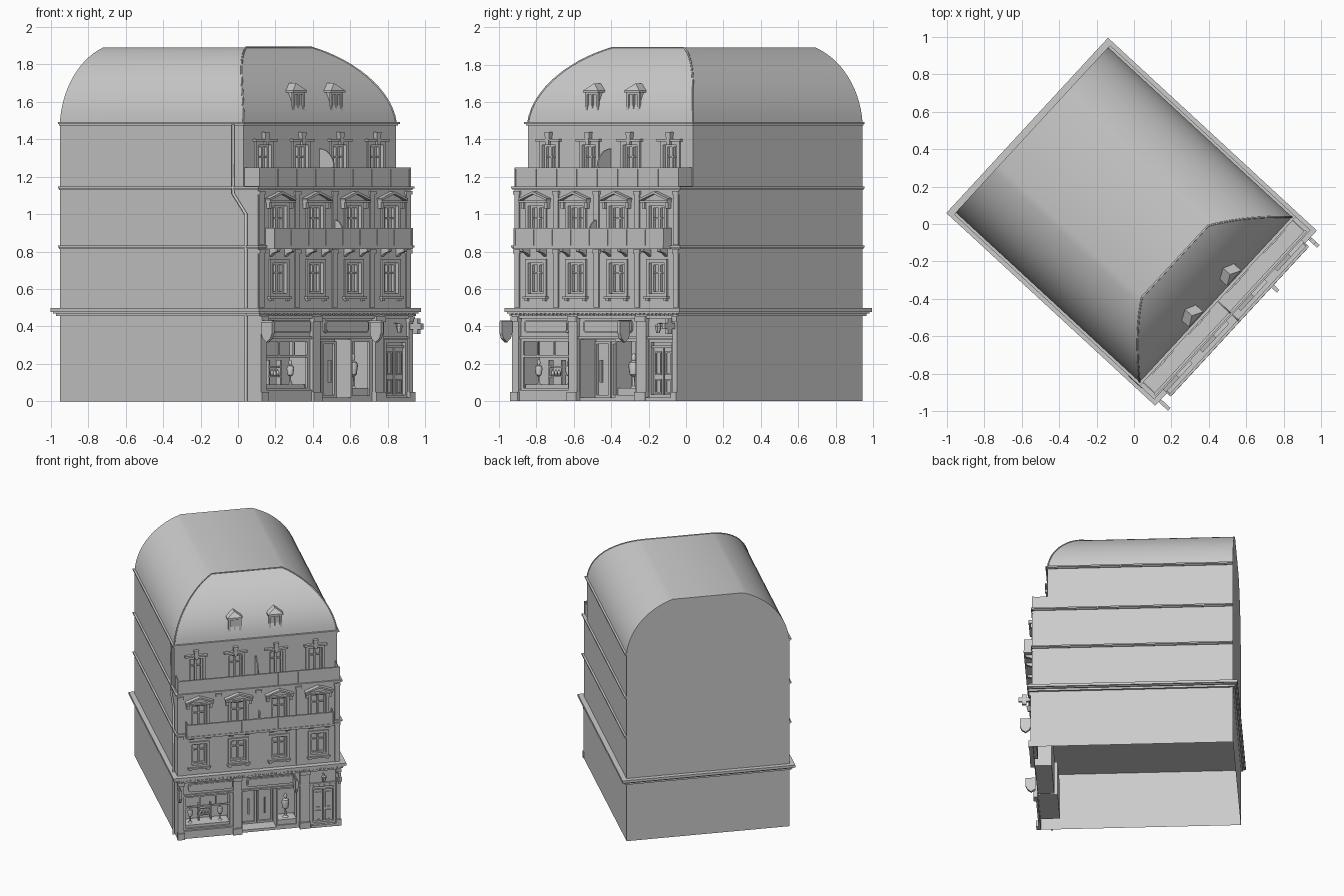
import bpy, bmesh, math
from mathutils import Matrix, Vector

if "Cube" in bpy.data.objects:
    bpy.data.objects.remove(bpy.data.objects["Cube"])

# Local frame: u along the street front, v into the building; everything turned by TURN
TURN = Matrix.Rotation(math.radians(47.3), 4, 'Z')
FRONT, SETBACK, BACK, HALF = -0.70, -0.595, 0.742, 0.60
WINDOWS = (-0.44, -0.15, 0.15, 0.44)


def box(bm, u0, u1, v0, v1, z0, z1):
    m = Matrix.Translation(((u0 + u1) / 2, (v0 + v1) / 2, (z0 + z1) / 2)) @ Matrix.Diagonal((u1 - u0, v1 - v0, z1 - z0, 1))
    bmesh.ops.create_cube(bm, size=1, matrix=m)


def prism(bm, pts, axis, a, b):
    place = {'u': lambda p, q, d: (d, p, q), 'v': lambda p, q, d: (p, d, q), 'z': lambda p, q, d: (p, q, d)}[axis]
    lo = [bm.verts.new(place(p, q, a)) for p, q in pts]
    hi = [bm.verts.new(place(p, q, b)) for p, q in pts]
    bm.faces.new(lo)
    bm.faces.new(hi[::-1])
    for i in range(len(pts)):
        j = (i + 1) % len(pts)
        bm.faces.new((lo[j], lo[i], hi[i], hi[j]))


def lathe(bm, u, v, z, profile, n=10):
    rings = [[bm.verts.new((u + r * math.cos(k * math.tau / n), v + r * math.sin(k * math.tau / n), z + h))
              for k in range(n)] for r, h in profile]
    for a, b in zip(rings, rings[1:]):
        for k in range(n):
            bm.faces.new((a[k], a[k - 1], b[k - 1], b[k]))
    bm.faces.new(rings[0])
    bm.faces.new(rings[-1])


def frame(bm, u0, u1, z0, z1, w, v0, v1):
    box(bm, u0, u0 + w, v0, v1, z0, z1)
    box(bm, u1 - w, u1, v0, v1, z0, z1)
    box(bm, u0 + w, u1 - w, v0, v1, z0, z0 + w)
    box(bm, u0 + w, u1 - w, v0, v1, z1 - w, z1)


def finish(name, bm, smooth=None):
    bmesh.ops.recalc_face_normals(bm, faces=bm.faces)
    me = bpy.data.meshes.new(name)
    bm.to_mesh(me)
    bm.free()
    ob = bpy.data.objects.new(name, me)
    ob.matrix_world = TURN
    bpy.context.collection.objects.link(ob)
    bpy.ops.object.select_all(action='DESELECT')
    bpy.context.view_layer.objects.active = ob
    ob.select_set(True)
    if smooth:
        bpy.ops.object.shade_smooth_by_angle(angle=math.radians(smooth))
    return ob


# Wall openings used as one cutter
bm = bmesh.new()
for u in WINDOWS:
    box(bm, u - .055, u + .055, FRONT - .05, FRONT + .03, .575, .74)
    box(bm, u - .055, u + .055, FRONT - .05, FRONT + .03, .84, 1.045)
    box(bm, u - .05, u + .05, SETBACK - .05, SETBACK + .03, 1.17, 1.37)
box(bm, -.55, -.20, FRONT - .05, -.56, .06, .33)
box(bm, -.12, .29, FRONT - .05, -.58, .02, .33)
box(bm, .385, .565, FRONT - .05, -.675, .02, .33)
cutter = finish("opening_cutter", bm)
cutter.hide_render = True

# Building body with set back top storey
bm = bmesh.new()
prism(bm, [(FRONT, 0), (BACK, 0), (BACK, 1.49), (SETBACK, 1.49), (SETBACK, 1.15), (FRONT, 1.15)], 'u', -HALF, HALF)
walls = finish("walls", bm)
mod = walls.modifiers.new("openings", 'BOOLEAN')
mod.operation, mod.solver, mod.object = 'DIFFERENCE', 'EXACT', cutter
bpy.ops.object.modifier_apply(modifier=mod.name)
bpy.data.objects.remove(cutter)
bm = bmesh.new()
bm.from_mesh(walls.data)
# The body is open underneath, and the roof covers the top
bmesh.ops.delete(bm, geom=[f for f in bm.faces if f.calc_center_median().z < .001
                           or f.calc_center_median().z > 1.489], context='FACES')
bm.to_mesh(walls.data)
bm.free()

# Curved mansard roof with a front hip and a flat gable at the back
bm = bmesh.new()
rings, hip = [], []
c0, c1 = math.radians(5), math.radians(70)
for i in range(15):
    a = c0 + (c1 - c0) * i / 14
    s = (math.cos(a) - math.cos(c1)) / (math.cos(c0) - math.cos(c1))
    t = (math.sin(a) - math.sin(c0)) / (math.sin(c1) - math.sin(c0))
    u, v, z = .26 + .34 * s, -.297 - .298 * (s - .3 * s * (1 - s)), 1.49 + .40 * t
    hip.append((u, v, z))
    rings.append([bm.verts.new(p) for p in ((-u, BACK, z), (-u, v, z), (u, v, z), (u, BACK, z))])
for a, b in zip(rings, rings[1:]):
    for k in range(4):
        bm.faces.new((a[k], a[(k + 1) % 4], b[(k + 1) % 4], b[k]))
bm.faces.new(rings[-1])
finish("mansard_roof", bm, 25)


def tube(name, pts, radius):
    cu = bpy.data.curves.new(name, 'CURVE')
    cu.dimensions, cu.bevel_depth, cu.bevel_resolution, cu.use_fill_caps = '3D', radius, 1, True
    sp = cu.splines.new('POLY')
    sp.points.add(len(pts) - 1)
    for p, co in zip(sp.points, pts):
        p.co = (*co, 1)
    ob = bpy.data.objects.new(name, cu)
    ob.matrix_world = TURN
    bpy.context.collection.objects.link(ob)


tube("roof_hip_flashing", [(-u, v, z) for u, v, z in hip] + hip[::-1], .005)
tube("drain_pipe", [(-.61, -.62, 0), (-.61, -.62, 1.0), (-.61, -.527, 1.11), (-.61, -.527, 1.48)], .008)

# String courses and main cornice
bm = bmesh.new()
for z, v in ((1.475, SETBACK), (1.13, FRONT), (.815, FRONT)):
    box(bm, -HALF - .008, HALF + .008, v - .008, BACK - .001, z, z + .008)
    box(bm, -HALF - .015, HALF + .015, v - .015, BACK - .001, z + .008, z + .018)
box(bm, -.615, .615, -.725, BACK + .015, .455, .475)
box(bm, -.637, .637, -.742, BACK + .035, .478, .498)
box(bm, -.627, .627, -.733, BACK + .025, .47, .48)
for i in range(41):
    u = -.6 + i * .03
    box(bm, u - .007, u + .007, -.735, -.72, .46, .472)
finish("cornices", bm)

# Pilasters and plain wall strips on the middle storeys
bm = bmesh.new()
for u in (-.578, -.295, 0, .295, .578):
    box(bm, u - .018, u + .018, FRONT - .008, FRONT, .5, .80)
    box(bm, u - .018, u + .018, FRONT - .008, FRONT, .835, 1.115)
    for z in (.79, 1.105):
        box(bm, u - .023, u + .023, FRONT - .013, FRONT, z, z + .02)
finish("pilasters", bm)


def window(bm, u, half, z0, z1, v):
    # Casement with mullion and transom, then the outer surround and sill
    frame(bm, u - half, u + half, z0, z1, .012, v + .012, v + .03)
    box(bm, u - .006, u + .006, v + .014, v + .03, z0, z1)
    zt = z0 + (z1 - z0) * .68
    box(bm, u - half, u + half, v + .016, v + .03, zt - .004, zt + .004)
    frame(bm, u - half - .02, u + half + .02, z0 - .02, z1 + .02, .02, v - .01, v)


bm = bmesh.new()
for u in WINDOWS:
    window(bm, u, .055, .575, .74, FRONT)
    box(bm, u - .085, u + .085, FRONT - .022, FRONT, .548, .56)
    for e in (-.065, .065):
        box(bm, u + e - .01, u + e + .01, FRONT - .015, FRONT, .535, .55)
    window(bm, u, .055, .84, 1.045, FRONT)
    window(bm, u, .05, 1.17, 1.37, SETBACK)
    # Top storey lintel with keystone
    box(bm, u - .085, u + .085, SETBACK - .022, SETBACK, 1.388, 1.402)
    prism(bm, [(u - .011, 1.37), (u + .011, 1.37), (u + .018, 1.44), (u - .018, 1.44)], 'v', SETBACK - .025, SETBACK)
finish("windows", bm)

# Triangular pediments on the second storey
bm = bmesh.new()
for u in WINDOWS:
    box(bm, u - .10, u + .10, FRONT - .035, FRONT, 1.062, 1.074)
    prism(bm, [(u - .095, 1.07), (u + .095, 1.07), (u, 1.112)], 'v', FRONT - .015, FRONT)
    for e in (-1, 1):
        prism(bm, [(u + e * .10, 1.074), (u, 1.108), (u, 1.122), (u + e * .105, 1.084)], 'v', FRONT - .035, FRONT)
        box(bm, u + e * .085 - .01, u + e * .085 + .01, FRONT - .022, FRONT, 1.03, 1.062)
finish("pediments", bm)


def balcony(bm, half, v0, v1, z0, z1, posts):
    box(bm, -half, half, v0, v0 + .006, z0, z1)
    box(bm, -half - .004, half + .004, v0 - .004, v0 + .01, z1 - .008, z1)
    for e in (-1, 1):
        a, b = sorted((e * half, e * (half - .006)))
        box(bm, a, b, v0, v1, z0, z1)
    for i in range(posts):
        u = -half + 2 * half * i / (posts - 1)
        box(bm, u - .005, u + .005, v0 - .004, v0 + .008, z0, z1)


# Long balcony with corbels, and terrace parapet
bm = bmesh.new()
box(bm, -.545, .545, -.77, FRONT, .815, .832)
balcony(bm, .54, -.765, FRONT, .83, .925, 9)
for u in WINDOWS:
    for e in (-.06, .06):
        prism(bm, [(FRONT, .775), (FRONT, .815), (-.76, .815), (-.755, .80), (-.72, .79)], 'u', u + e - .012, u + e + .012)
balcony(bm, .592, -.703, SETBACK, 1.145, 1.25, 9)
finish("balconies", bm)

# Curved screens dividing the balcony and the terrace
bm = bmesh.new()
for v, r, z, h in ((SETBACK, .105, 1.15, .20), (FRONT, .065, .83, .14)):
    arc = [(v - r * math.sin(k * math.pi / 16), z + h * .5 + h * .5 * math.cos(k * math.pi / 16)) for k in range(9)]
    prism(bm, arc + [(v - r, z), (v, z)], 'u', -.004, .004)
finish("divider_screens", bm)

# Dormers with hipped caps
bm = bmesh.new()
for u in (-.15, .15):
    box(bm, u - .042, u + .042, -.572, -.44, 1.52, 1.655)
    frame(bm, u - .048, u + .048, 1.515, 1.655, .016, -.582, -.57)
    box(bm, u - .005, u + .005, -.58, -.57, 1.53, 1.65)
    box(bm, u - .056, u + .056, -.59, -.44, 1.65, 1.66)
    base = [bm.verts.new(p) for p in ((u - .056, -.59, 1.66), (u + .056, -.59, 1.66), (u + .056, -.44, 1.66), (u - .056, -.44, 1.66))]
    ridge = [bm.verts.new((u, -.56, 1.70)), bm.verts.new((u, -.41, 1.70))]
    bm.faces.new((base[0], base[1], ridge[0]))
    bm.faces.new((base[1], base[2], ridge[1], ridge[0]))
    bm.faces.new((base[2], base[3], ridge[1]))
    bm.faces.new((base[3], base[0], ridge[0], ridge[1]))
    bm.faces.new(base[::-1])
finish("dormers", bm)

# Ground floor pilasters, plinth and entablature
bm = bmesh.new()
for u, w in ((-.577, .023), (-.16, .03), (.337, .035), (.584, .016)):
    box(bm, u - w, u + w, -.72, FRONT, 0, .455)
    box(bm, u - w - .004, u + w + .004, -.732, FRONT, 0, .05)
    box(bm, u - w - .003, u + w + .003, -.73, FRONT, .425, .452)
box(bm, -.56, -.18, -.715, FRONT, .0, .06)
box(bm, -.56, .57, -.712, FRONT, .332, .345)
box(bm, -.56, .57, -.718, FRONT, .443, .457)
box(bm, .38, .57, -.73, FRONT, 0, .02)
finish("shopfront_trim", bm)


def rounded(u0, u1, z0, z1, r):
    pts = []
    for cu, cz, a in ((u1 - r, z1 - r, 0), (u0 + r, z1 - r, 90), (u0 + r, z0 + r, 180), (u1 - r, z0 + r, 270)):
        pts += [(cu + r * math.cos(math.radians(a + k * 30)), cz + r * math.sin(math.radians(a + k * 30))) for k in range(4)]
    return pts


# Blank fascia panels with rounded ends
bm = bmesh.new()
for u0, u1 in ((-.52, -.195), (-.09, .26)):
    prism(bm, rounded(u0, u1, .365, .435, .02), 'v', -.712, FRONT)
    prism(bm, rounded(u0 + .01, u1 - .01, .373, .427, .015), 'v', -.718, -.71)
finish("fascia_panels", bm)

# Shop windows, entrance and street door
bm = bmesh.new()
frame(bm, -.55, -.20, .06, .33, .012, -.70, -.685)
box(bm, -.54, -.21, -.70, -.69, .235, .247)
for u in (-.435, -.315):
    box(bm, u - .004, u + .004, -.70, -.69, .24, .32)
box(bm, -.54, -.21, -.68, -.57, .06, .09)
frame(bm, .13, .29, .02, .33, .012, -.70, -.685)
box(bm, .13, .28, -.69, -.59, .02, .07)
box(bm, .13, .138, -.69, -.58, .02, .33)
for u in (-.11, .01):
    frame(bm, u, u + .115, .02, .32, .014, -.60, -.585)
    box(bm, u + .05, u + .06, -.615, -.60, .10, .22)
frame(bm, .385, .565, .02, .33, .015, -.71, -.685)
for u in (.405, .48):
    box(bm, u, u + .068, -.69, -.675, .02, .285)
    frame(bm, u + .012, u + .056, .04, .12, .008, -.697, -.69)
    frame(bm, u + .012, u + .056, .14, .265, .008, -.697, -.69)
box(bm, .40, .55, -.70, -.675, .285, .297)
finish("shopfronts_and_doors", bm)

# Display goods: bust stands and shelves
bm = bmesh.new()
bust = [(.018, 0), (.006, .01), (.005, .05), (.018, .06), (.024, .10), (.02, .115), (.008, .122), (.012, .14), (.004, .155)]
for u, v, z, s in ((-.49, -.63, .09, .85), (-.27, -.63, .09, .85), (.21, -.64, .07, 1.2)):
    lathe(bm, u, v, z, [(r * s, h * s) for r, h in bust])
box(bm, -.43, -.33, -.62, -.59, .13, .138)
box(bm, -.43, -.33, -.62, -.59, .18, .188)
for u in (-.428, -.338):
    box(bm, u, u + .008, -.62, -.59, .09, .22)
for i in range(4):
    lathe(bm, -.41 + i * .022, -.605, .138, [(.008, 0), (.008, .02), (.003, .026), (.003, .032)], 8)
finish("display_goods", bm, 40)

# Hanging signs, cross sign and door lantern
bm = bmesh.new()
shield = [(-.81, .425), (-.73, .425), (-.73, .365), (-.742, .335), (-.77, .315), (-.798, .335), (-.81, .365)]
for u in (-.60, .258):
    prism(bm, shield, 'u', u - .01, u + .01)
    box(bm, u - .004, u + .004, -.81, -.71, .425, .432)
box(bm, .57, .59, -.805, -.725, .385, .417)
box(bm, .57, .59, -.781, -.749, .36, .442)
box(bm, .576, .584, -.75, -.71, .395, .405)
lathe(bm, .475, -.735, .365, [(.01, 0), (.018, .035), (.02, .038), (.004, .052)], 6)
box(bm, .471, .479, -.735, FRONT, .412, .418)
finish("hanging_signs", bm)
